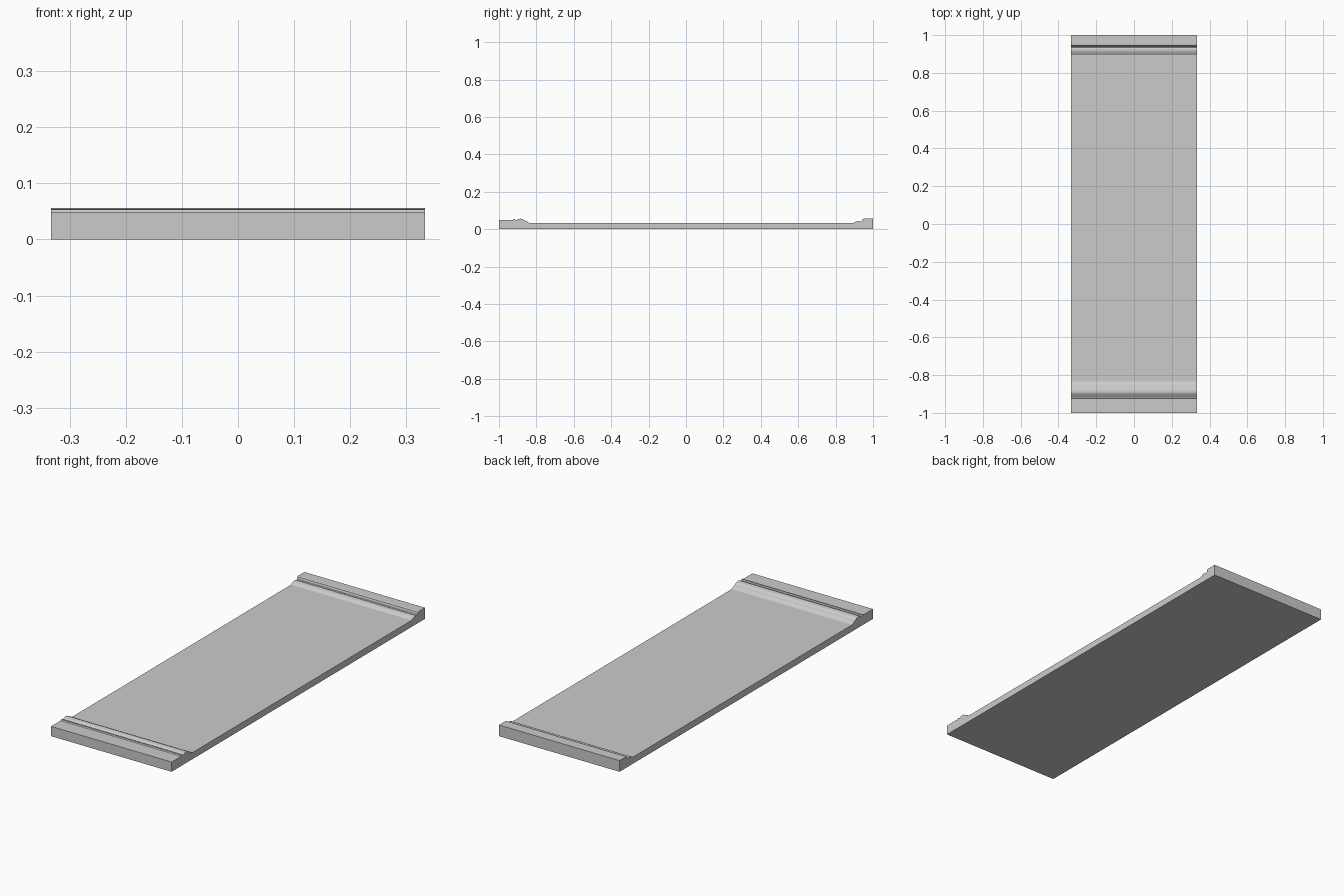
import bpy, bmesh

if "Cube" in bpy.data.objects:
    bpy.data.objects.remove(bpy.data.objects["Cube"])

HALF_WIDTH = 0.333

# Side outline (y, z): flat base, front moulding, flat panel, rear moulding
front = [(-1, 0), (-1, 0.049), (-0.925, 0.049), (-0.921, 0.053), (-0.913, 0.053),
         (-0.910, 0.048), (-0.904, 0.049), (-0.897, 0.054), (-0.886, 0.056),
         (-0.873, 0.054), (-0.866, 0.049), (-0.863, 0.046), (-0.852, 0.043),
         (-0.843, 0.036), (-0.835, 0.033)]
rear = [(0.895, 0.033), (0.903, 0.038), (0.912, 0.042), (0.925, 0.044),
        (0.935, 0.041), (0.941, 0.043), (0.944, 0.054), (0.95, 0.056),
        (1, 0.056), (1, 0)]


def extrude_profile(name, profile, half_width):
    bm = bmesh.new()
    face = bm.faces.new([bm.verts.new((-half_width, y, z)) for y, z in profile])
    result = bmesh.ops.extrude_face_region(bm, geom=[face])
    verts = [v for v in result["geom"] if isinstance(v, bmesh.types.BMVert)]
    bmesh.ops.translate(bm, verts=verts, vec=(2 * half_width, 0, 0))
    bmesh.ops.recalc_face_normals(bm, faces=bm.faces)
    mesh = bpy.data.meshes.new(name)
    bm.to_mesh(mesh)
    bm.free()
    obj = bpy.data.objects.new(name, mesh)
    bpy.context.collection.objects.link(obj)
    return obj


# Panel with moulded ends
extrude_profile("moulded_panel", front + rear, HALF_WIDTH)
